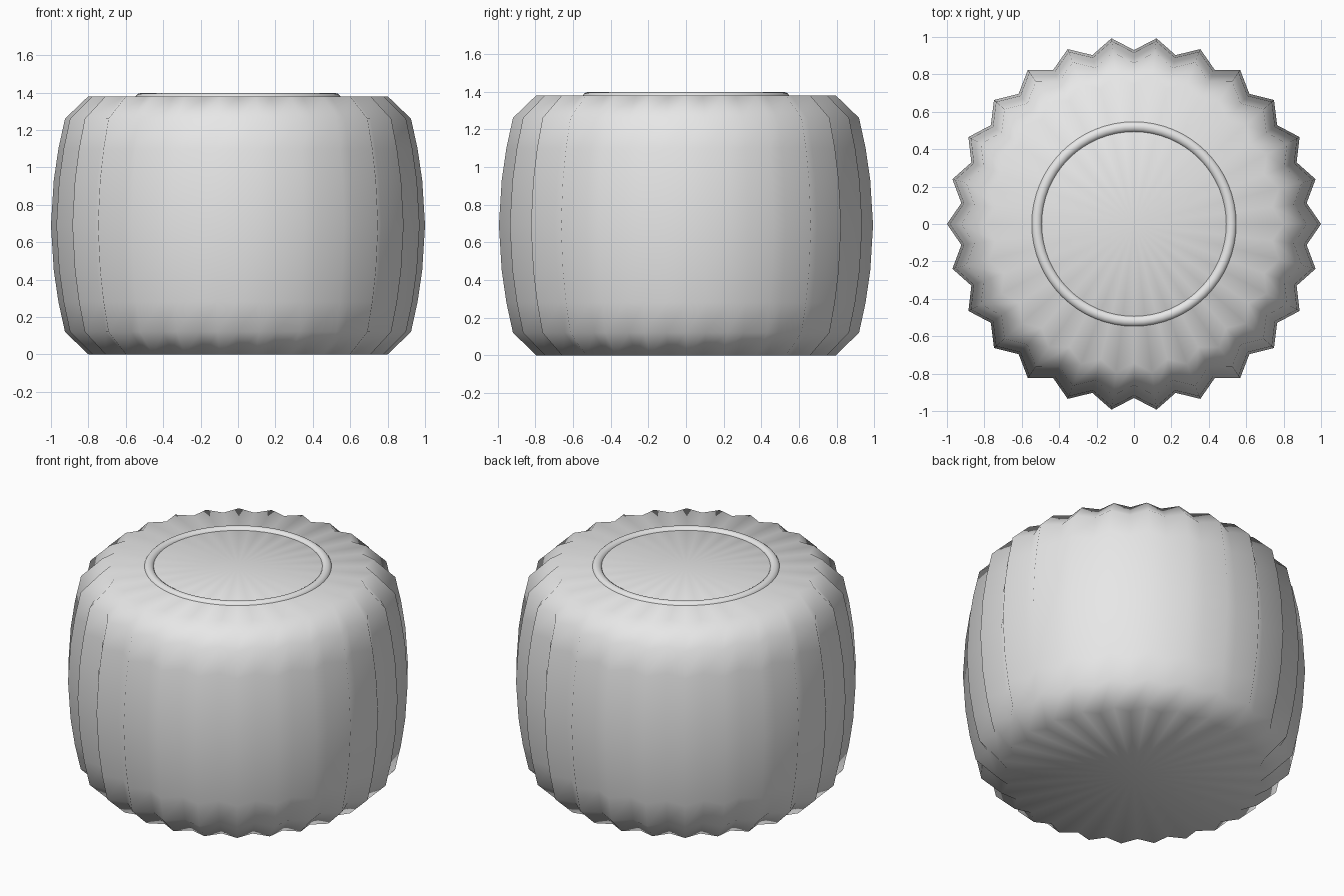
import bpy, bmesh
from math import sin, cos, pi

cube = bpy.data.objects.get("Cube")
if cube:
    bpy.data.objects.remove(cube, do_unlink=True)

RIBS = 26
HEIGHT = 1.38
VALLEY = 0.93  # valley radius as a share of the ridge radius

grey = bpy.data.materials.new("light grey")
grey.use_nodes = True
grey.diffuse_color = (0.8, 0.8, 0.8, 1)
grey.node_tree.nodes["Principled BSDF"].inputs["Base Color"].default_value = (0.8, 0.8, 0.8, 1)

# Ridge radius and height, bottom to middle; the upper half mirrors it
half = [(0.80, 0), (0.925, 0.12), (0.96, 0.28), (0.985, 0.45)]
profile = half + [(1.0, HEIGHT / 2)] + [(r, HEIGHT - z) for r, z in reversed(half)]

# Fluted barrel body
bm = bmesh.new()
count = RIBS * 2
rings = []
for r, z in profile:
    ring = []
    for i in range(count):
        a = 2 * pi * i / count
        radius = r * (VALLEY if i % 2 else 1)
        ring.append(bm.verts.new((radius * cos(a), radius * sin(a), z)))
    rings.append(ring)
for low, high in zip(rings, rings[1:]):
    for i in range(count):
        j = (i + 1) % count
        bm.faces.new((low[i], low[j], high[j], high[i]))

# Flat fan caps
for ring, z in ((rings[0], 0), (rings[-1], HEIGHT)):
    centre = bm.verts.new((0, 0, z))
    for i in range(count):
        bm.faces.new((ring[i], ring[(i + 1) % count], centre))
bmesh.ops.recalc_face_normals(bm, faces=bm.faces)
for face in bm.faces:
    face.smooth = True

mesh = bpy.data.meshes.new("fluted_body")
bm.to_mesh(mesh)
bm.free()
mesh.materials.append(grey)
body = bpy.data.objects.new("fluted_body", mesh)
bpy.context.collection.objects.link(body)

# Round rim set into the top
bpy.ops.mesh.primitive_torus_add(major_radius=0.52, minor_radius=0.03, major_segments=64,
                                 minor_segments=16, location=(0, 0, HEIGHT - 0.013))
rim = bpy.context.object
rim.name = "top_rim"
rim.data.materials.append(grey)
bpy.ops.object.shade_smooth()
